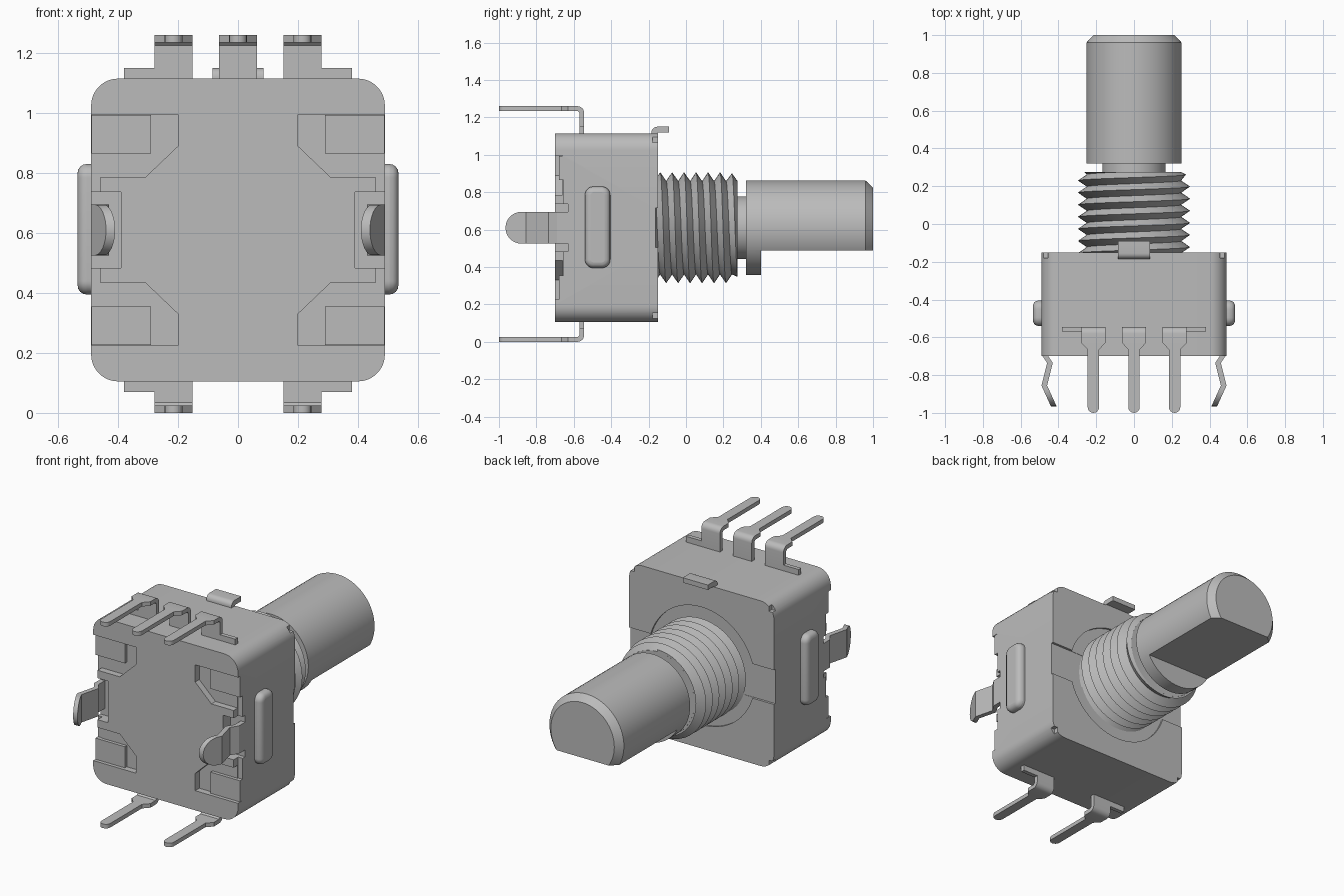
import bpy, bmesh
from math import sin, cos, pi, radians

if "Cube" in bpy.data.objects:
    bpy.data.objects.remove(bpy.data.objects["Cube"])

metal = bpy.data.materials.new("grey_metal")
metal.use_nodes = True
GREY = (0.5, 0.5, 0.5, 1)
metal.diffuse_color = GREY
metal.node_tree.nodes["Principled BSDF"].inputs["Base Color"].default_value = GREY

CZ = 0.61                                  # height of the shaft axis
FRONT, BACK = -0.70, -0.15                 # housing depth
BOTTOM, TOP = 0.105, 1.115                 # housing height


def select(ob):
    bpy.ops.object.select_all(action="DESELECT")
    ob.select_set(True)
    bpy.context.view_layer.objects.active = ob


def finish(name, bm, smooth=True):
    bmesh.ops.remove_doubles(bm, verts=bm.verts, dist=1e-5)
    bmesh.ops.recalc_face_normals(bm, faces=bm.faces)
    me = bpy.data.meshes.new(name)
    bm.to_mesh(me)
    bm.free()
    ob = bpy.data.objects.new(name, me)
    bpy.context.collection.objects.link(ob)
    me.materials.append(metal)
    if smooth:
        select(ob)
        bpy.ops.object.shade_smooth_by_angle(angle=radians(30))
    return ob


def prism(name, pts, axis, lo, hi):
    """Extrude a 2D outline along an axis between lo and hi."""
    place = {"x": lambda a, b, t: (t, a, b),
             "y": lambda a, b, t: (a, t, b),
             "z": lambda a, b, t: (a, b, t)}[axis]
    bm = bmesh.new()
    ends = [[bm.verts.new(place(a, b, t)) for a, b in pts] for t in (lo, hi)]
    for ring in ends:
        bm.faces.new(ring)
    for i in range(len(pts)):
        j = (i + 1) % len(pts)
        bm.faces.new((ends[0][i], ends[0][j], ends[1][j], ends[1][i]))
    return finish(name, bm)


def rect(a0, a1, b0, b1):
    return [(a0, b0), (a1, b0), (a1, b1), (a0, b1)]


def arc(cx, cy, r, start, end, n=8):
    return [(cx + r * cos(radians(start + (end - start) * i / n)),
             cy + r * sin(radians(start + (end - start) * i / n))) for i in range(n + 1)]


def round_rect(a0, a1, b0, b1, r):
    return (arc(a1 - r, b1 - r, r, 0, 90) + arc(a0 + r, b1 - r, r, 90, 180)
            + arc(a0 + r, b0 + r, r, 180, 270) + arc(a1 - r, b0 + r, r, 270, 360))


def boolean(ob, cutter, operation="DIFFERENCE"):
    mod = ob.modifiers.new("cut", "BOOLEAN")
    mod.operation, mod.object, mod.solver = operation, cutter, "EXACT"
    select(ob)
    bpy.ops.object.modifier_apply(modifier=mod.name)
    bpy.data.objects.remove(cutter)


def join(parts):
    select(parts[0])
    for p in parts:
        p.select_set(True)
    bpy.ops.object.join()


def lathe(name, profile, n=64):
    """Revolve (y, radius) points around the shaft axis."""
    bm = bmesh.new()
    rings = [[bm.verts.new((r * sin(2 * pi * i / n), y, CZ + r * cos(2 * pi * i / n)))
              for i in range(n)] for y, r in profile]
    for a, b in zip(rings, rings[1:]):
        for i in range(n):
            j = (i + 1) % n
            bm.faces.new((a[i], a[j], b[j], b[i]))
    bm.faces.new(rings[0])
    bm.faces.new(rings[-1])
    return finish(name, bm)


# Housing with front pockets, side slots and back recesses
housing = prism("housing", round_rect(-0.49, 0.49, BOTTOM, TOP, 0.09), "y", FRONT, BACK)
pocket = [(0.6, 0.385), (0.2, 0.385), (0.2, 0.28), (0.31, 0.175), (0.6, 0.175)]
for sx in (-1, 1):
    for sz in (-1, 1):
        boolean(housing, prism("cutter", [(sx * x, CZ + sz * z) for x, z in pocket],
                               "y", -0.8, -0.66))
        # seam notch at each back corner
        boolean(housing, prism("cutter", [(sx * x, CZ + sz * z) for x, z in
                                          rect(0.455, 0.6, 0.455, 0.6)], "y", -0.18, 0))
    boolean(housing, prism("cutter", rect(*sorted((sx * 0.46, sx * 0.6)), CZ - 0.255, CZ + 0.255),
                           "y", -0.8, -0.655))
    boolean(housing, prism("cutter", rect(*sorted((sx * 0.39, sx * 0.6)), CZ - 0.127, CZ + 0.127),
                           "y", -0.8, -0.63))
boolean(housing, prism("cutter", arc(0, CZ, 0.36, 0, 354, 59), "y", BACK - 0.012, 0))
boolean(housing, prism("cutter", rect(-0.6, 0.6, CZ - 0.105, CZ + 0.105), "y", BACK - 0.014, 0))
select(housing)
bpy.ops.object.shade_smooth_by_angle(angle=radians(30))

# Folded tabs lying in the front pockets
for sx in (-1, 1):
    for sz in (-1, 1):
        prism("folded_tab", [(sx * x, CZ + sz * z) for x, z in rect(0.29, 0.489, 0.255, 0.384)],
              "y", -0.68, -0.655)

# Side bumps and mounting legs
spring = [(0.475, -0.6), (0.475, -0.69), (0.445, -0.735), (0.475, -0.855), (0.425, -0.965)]
for sx, side in ((-1, "right"), (1, "left")):
    bump = prism(side + "_bump", round_rect(-0.54, -0.405, 0.395, 0.83, 0.045),
                 "x", *sorted((sx * 0.43, sx * 0.535)))
    bevel = bump.modifiers.new("round", "BEVEL")
    bevel.width, bevel.segments, bevel.limit_method = 0.03, 4, "ANGLE"
    bevel.angle_limit = radians(60)
    outline = ([(sx * (x + 0.015), y) for x, y in spring]
               + [(sx * (x - 0.015), y) for x, y in reversed(spring)])
    leg = prism(side + "_mounting_leg", outline, "z", CZ - 0.1, CZ + 0.1)
    tip = arc(-0.88, CZ, 0.085, 90, 270, 16)
    boolean(leg, prism("cutter", tip + [(-0.5, CZ - 0.085), (-0.5, CZ + 0.085)],
                       "x", *sorted((sx * 0.3, sx * 0.6))), "INTERSECT")
    select(leg)
    bpy.ops.object.shade_smooth_by_angle(angle=radians(25))


# Contact pins: an upright foot, a bend and a tapered blade
def pin(name, x, foot, tip, flange):
    s = 1 if tip > foot else -1
    inner = tip - s * 0.025
    bend = [(-0.545, foot - s * 0.02)]
    bend += [(a, tip - s * 0.035 + s * b) for a, b in arc(-0.58, 0, 0.035, 0, 90, 6)]
    bend += [(-0.63, tip), (-0.63, inner), (-0.58, inner), (-0.57, inner - s * 0.01),
             (-0.57, foot - s * 0.02)]
    parts = [prism(name, bend, "x", x - 0.063, x + 0.063)]
    blade = [(x + 0.063, -0.63), (x + 0.03, -0.665)]
    blade += arc(x, -0.97, 0.03, 0, -180)
    blade += [(x - 0.03, -0.665), (x - 0.063, -0.63)]
    parts.append(prism("blade", blade, "z", *sorted((inner, tip))))
    if x:
        d = 1 if x > 0 else -1
        parts.append(prism("flange", rect(*sorted((d * 0.278, d * 0.38)),
                                          *sorted((foot - s * 0.02, flange))),
                           "y", -0.57, -0.545))
    join(parts)


for x, label in ((-0.215, "right"), (0, "middle"), (0.215, "left")):
    pin("top_pin_" + label, x, TOP, 1.26, 1.15)
    if x:
        pin("bottom_pin_" + label, x, BOTTOM, 0, 0.07)

# Locating tab bent out over the top edge at the back
tab = [(-0.09, 1.12), (-0.15, 1.12), (-0.155, 1.1), (-0.185, 1.1)]
tab += arc(-0.155, 1.12, 0.03, 180, 90, 5) + [(-0.09, 1.15)]
prism("locating_tab", tab, "x", -0.085, 0.085)

# Threaded bushing: helical crests and roots clamped between its ends
N, PITCH, Y0, Y1 = 48, 0.064, -0.17, 0.275
bm = bmesh.new()
rows = []
for k in range(-2, int(2 * (Y1 - Y0) / PITCH) + 2):
    row = []
    for i in range(N + 1):
        t = 2 * pi * i / N
        y = min(max(Y0 + (k / 2 + i / N) * PITCH, Y0), Y1)
        r = min(0.297 if k % 2 else 0.25, 0.262 + (Y1 - y))
        row.append(bm.verts.new((r * sin(t), y, CZ + r * cos(t))))
    rows.append(row)
for a, b in zip(rows, rows[1:]):
    for i in range(N):
        bm.faces.new((a[i], a[i + 1], b[i + 1], b[i]))
bmesh.ops.dissolve_degenerate(bm, dist=1e-5, edges=bm.edges)
finish("bushing_thread", bm)
lathe("bushing_core", [(Y0, 0.249), (Y1 - 0.001, 0.249)])

# Neck and D-shaped shaft
lathe("shaft_neck", [(0.25, 0.168), (0.34, 0.168)])
shaft = lathe("shaft", [(0.32, 0.252), (0.96, 0.252), (1.0, 0.215)])
boolean(shaft, prism("cutter", rect(0.4, 1.2, 0.2, 0.487), "x", -0.5, 0.5))
select(shaft)
bpy.ops.object.shade_smooth_by_angle(angle=radians(30))
